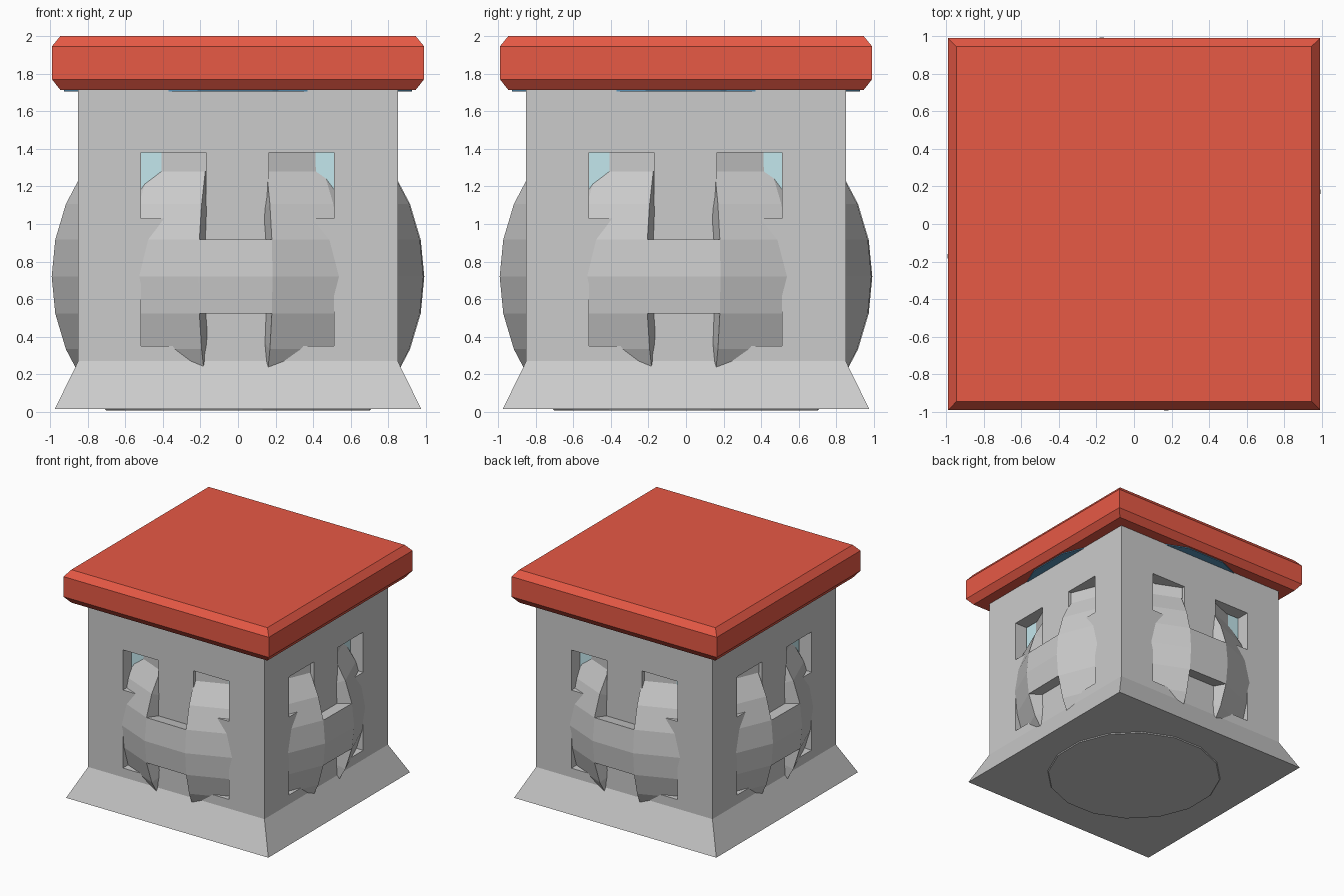
import bpy, bmesh, math
from mathutils import Matrix

if "Cube" in bpy.data.objects:
    bpy.data.objects.remove(bpy.data.objects["Cube"])


def material(name, rgb):
    m = bpy.data.materials.new(name)
    m.diffuse_color = (*rgb, 1)
    m.use_nodes = True
    m.node_tree.nodes["Principled BSDF"].inputs["Base Color"].default_value = m.diffuse_color
    return m


def finish(name, bm, mat=None):
    bmesh.ops.recalc_face_normals(bm, faces=bm.faces[:])
    me = bpy.data.meshes.new(name)
    bm.to_mesh(me)
    bm.free()
    ob = bpy.data.objects.new(name, me)
    bpy.context.collection.objects.link(ob)
    if mat:
        me.materials.append(mat)
    return ob


def lathe(bm, profile, n, offset, cap_top=True):
    """Stack n-sided rings; returns side faces keyed by (row, column)."""
    rings = [[bm.verts.new((r * math.cos(offset + i * math.tau / n),
                            r * math.sin(offset + i * math.tau / n), z))
              for i in range(n)] for r, z in profile]
    faces = {}
    for row, (a, b) in enumerate(zip(rings, rings[1:])):
        for i in range(n):
            j = (i + 1) % n
            faces[row, i] = bm.faces.new((a[i], a[j], b[j], b[i]))
    bm.faces.new(rings[0][::-1])
    if cap_top:
        bm.faces.new(rings[-1])
    return faces


def square(name, profile, mat=None):
    """Square stack from (half width, z) pairs."""
    bm = bmesh.new()
    lathe(bm, [(h * math.sqrt(2), z) for h, z in profile], 4, math.pi / 4)
    return finish(name, bm, mat)


def add_box(bm, x0, x1, y0, y1, z0, z1):
    m = Matrix.Translation(((x0 + x1) / 2, (y0 + y1) / 2, (z0 + z1) / 2))
    bmesh.ops.create_cube(bm, size=1, matrix=m @ Matrix.Diagonal((x1 - x0, y1 - y0, z1 - z0, 1)))


def cut(ob, cutter):
    cutter.hide_render = True
    cutter.hide_viewport = True
    mod = ob.modifiers.new("cut", 'BOOLEAN')
    mod.operation = 'DIFFERENCE'
    mod.solver = 'EXACT'
    mod.object = cutter


red = material("red", (0.80, 0.10, 0.06))
glass = material("pale_blue", (0.55, 0.80, 0.85))
blue = material("deep_blue", (0.10, 0.30, 0.50))

# Walls with flared foot, hollowed out
walls = square("walls", [(0.975, 0.015), (0.85, 0.27), (0.85, 1.715)])
cut(walls, square("cavity_cutter", [(0.73, 0.1), (0.73, 1.68)]))

# Four windows through each side
for name, along_x in (("window_cutter_front_back", True), ("window_cutter_sides", False)):
    bm = bmesh.new()
    for a0, a1 in ((-0.515, -0.17), (0.165, 0.51)):
        for z0, z1 in ((0.35, 0.69), (1.03, 1.38)):
            if along_x:
                add_box(bm, a0, a1, -2, 2, z0, z1)
            else:
                add_box(bm, -2, 2, a0, a1, z0, z1)
    cut(walls, finish(name, bm))

# Pale glazing behind the windows
square("glazing", [(0.72, 0.11), (0.72, 1.67)], glass)

# Round vessel bulging through the walls, with openings on each side
R, CZ = 1.008, 0.72
steps = [math.radians(11.25 * k) for k in range(-4, 4)]
profile = [(R * math.cos(a), CZ + R * math.sin(a)) for a in steps]
profile.append((0.838, 1.70))
bm = bmesh.new()
faces = lathe(bm, profile, 16, math.radians(-11.25 - 0.75), cap_top=False)
openings = [faces[row, col] for col in (0, 4, 8, 12) for row in (1, 2, 5, 6)]
bmesh.ops.delete(bm, geom=openings, context='FACES')
vessel = finish("round_vessel", bm)
shell = vessel.modifiers.new("thickness", 'SOLIDIFY')
shell.thickness = 0.13
shell.offset = -1

# Thin blue disc under the roof
bm = bmesh.new()
lathe(bm, [(0.945, 1.706), (0.945, 1.73)], 16, math.radians(-11.25))
finish("roof_disc", bm, blue)

# Bevelled roof slab
square("roof_slab", [(0.945, 1.713), (0.99, 1.77), (0.99, 1.945), (0.945, 2.0)], red)
